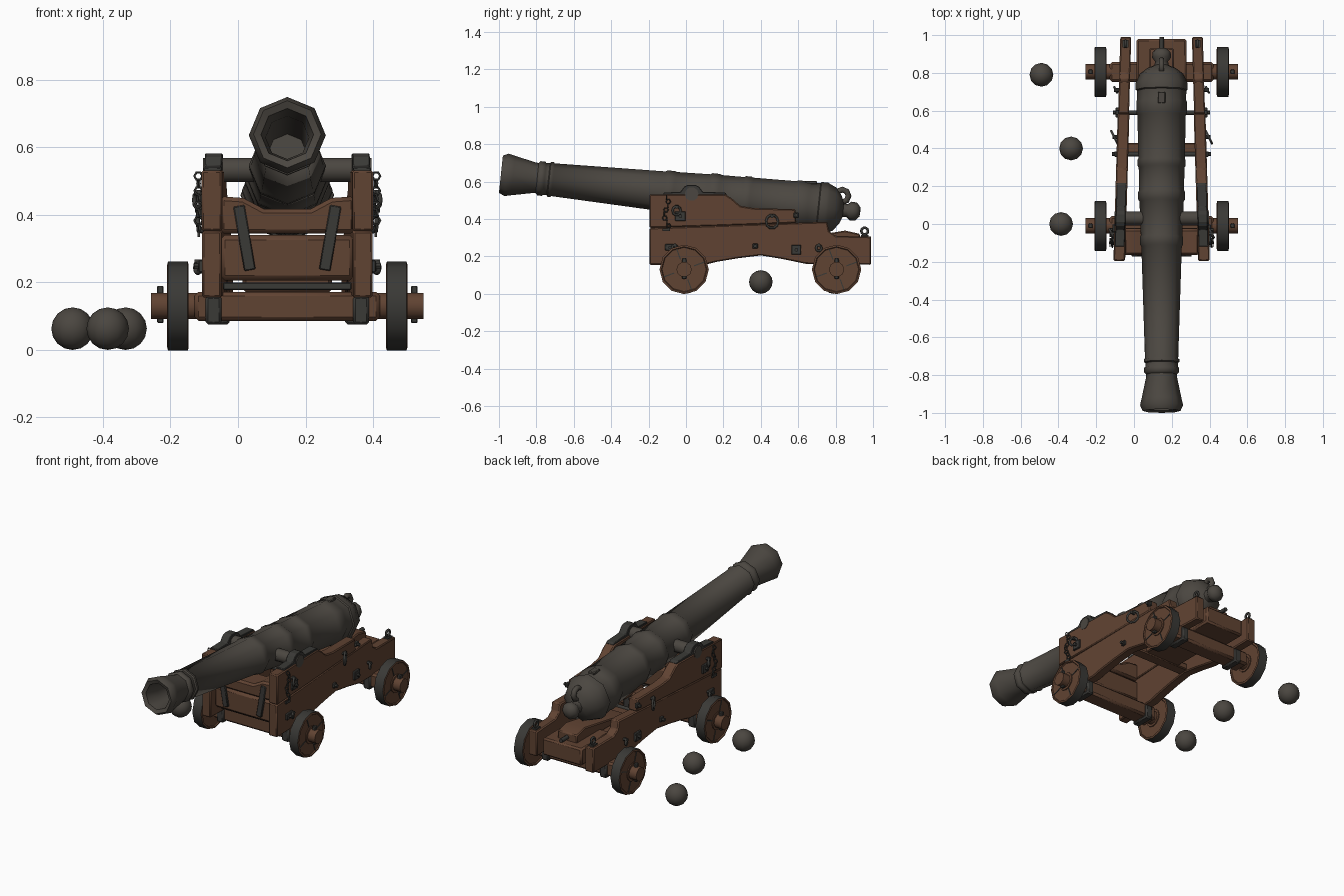
import bpy, bmesh, math
from mathutils import Matrix, Vector

if "Cube" in bpy.data.objects:
    bpy.data.objects.remove(bpy.data.objects["Cube"])

CX = 0.146  # the gun stands right of the origin, the shot lies on its left


def material(name, rgb):
    m = bpy.data.materials.new(name)
    m.diffuse_color = (*rgb, 1)
    m.use_nodes = True
    m.node_tree.nodes["Principled BSDF"].inputs["Base Color"].default_value = m.diffuse_color
    return m


GUNMETAL = material("gunmetal", (0.070, 0.062, 0.052))
WOOD = material("brown_wood", (0.118, 0.056, 0.032))
IRON = material("dark_iron", (0.042, 0.041, 0.037))


def finish(name, bm, mat, angle=35, bevel=0, cx=CX):
    bmesh.ops.recalc_face_normals(bm, faces=bm.faces[:])
    me = bpy.data.meshes.new(name)
    bm.to_mesh(me)
    bm.free()
    me.materials.append(mat)
    me.shade_smooth()
    me.set_sharp_from_angle(angle=math.radians(angle))
    ob = bpy.data.objects.new(name, me)
    ob.location.x = cx
    bpy.context.collection.objects.link(ob)
    if bevel:
        b = ob.modifiers.new("bevel", 'BEVEL')
        b.width, b.segments = bevel, 1
    return ob


def lathe_bm(profile, n, matrix=Matrix(), closed=False):
    """Revolve (radius, along) points round the local Z axis."""
    bm = bmesh.new()
    rings = []
    for r, a in profile:
        if r < 1e-6:
            rings.append([bm.verts.new((0, 0, a))] * n)
        else:
            rings.append([bm.verts.new((r * math.cos(2 * math.pi * i / n),
                                        r * math.sin(2 * math.pi * i / n), a)) for i in range(n)])
    if closed:
        rings.append(rings[0])
    for p, q in zip(rings, rings[1:]):
        for i in range(n):
            j = (i + 1) % n
            bm.faces.new(list(dict.fromkeys((p[i], p[j], q[j], q[i]))))
    bm.transform(matrix)
    return bm


def frame(pos, axis):
    return Matrix.Translation(pos) @ Vector(axis).to_track_quat('Z', 'Y').to_matrix().to_4x4()


def rod(name, pos, axis, r, length, mat, n=10):
    h = length / 2
    return finish(name, lathe_bm([(0, -h), (r, -h), (r, h), (0, h)], n, frame(pos, axis)), mat, 50)


def ring(name, pos, axis, r, t, mat=IRON, n=10):
    prof = [(r + t * math.cos(k * math.pi / 3), t * math.sin(k * math.pi / 3)) for k in range(6)]
    return finish(name, lathe_bm(prof, n, frame(pos, axis), True), mat, 70)


def box(name, lo, hi, mat, bevel=0.006, rot=None):
    bm = bmesh.new()
    bmesh.ops.create_cube(bm, size=1)
    size = Vector(hi) - Vector(lo)
    m = Matrix.Translation((Vector(lo) + Vector(hi)) / 2)
    bm.transform(m @ (rot or Matrix()) @ Matrix.Diagonal((*size, 1)))
    return finish(name, bm, mat, 30, bevel)


def off(y):
    """Distance of a cheek's middle from the centre line: they close in to the rear."""
    return 0.224 - 0.029 * (y + 0.2)


def prism(name, outline, x_of, mat, bevel=0.006):
    """Extrude a side (y, z) outline between the two x values x_of(y)."""
    bm = bmesh.new()
    a = [bm.verts.new((x_of(y)[0], y, z)) for y, z in outline]
    b = [bm.verts.new((x_of(y)[1], y, z)) for y, z in outline]
    bm.faces.new(a)
    bm.faces.new(b[::-1])
    for i in range(len(a)):
        j = (i + 1) % len(a)
        bm.faces.new((a[i], b[i], b[j], a[j]))
    return finish(name, bm, mat, 25, bevel)


# Barrel: eight-sided, muzzle raised, with reinforcing bands and a hollow bore
TILT = Matrix.Translation((0, 0, 0.535)) @ Matrix.Rotation(-0.1046, 4, 'X') @ frame((0, 0, 0), (0, 1, 0))
barrel = [(0, -0.45), (0.058, -0.45), (0.064, -0.90), (0.078, -0.985), (0.100, -0.995), (0.114, -0.965),
          (0.106, -0.93), (0.083, -0.82), (0.081, -0.80), (0.092, -0.79), (0.092, -0.765), (0.086, -0.76),
          (0.086, -0.74), (0.094, -0.735), (0.094, -0.72), (0.088, -0.715), (0.107, -0.12), (0.114, -0.11),
          (0.114, -0.07), (0.110, -0.06), (0.117, 0.12), (0.124, 0.13), (0.124, 0.17), (0.119, 0.18),
          (0.121, 0.30), (0.127, 0.31), (0.127, 0.34), (0.123, 0.35), (0.128, 0.58), (0.134, 0.59),
          (0.134, 0.65), (0.130, 0.66), (0.131, 0.71), (0.138, 0.715), (0.138, 0.75), (0.130, 0.765),
          (0.115, 0.80), (0.075, 0.83), (0.038, 0.845), (0.034, 0.865), (0.050, 0.885), (0.048, 0.915),
          (0.025, 0.935), (0, 0.937)]
finish("barrel", lathe_bm(barrel, 8, TILT), GUNMETAL, 50)
ring("breech_loop", (0, 0.835, 0.523), (1, 0, 0), 0.034, 0.016, GUNMETAL, 8)
rod("trunnions", (0, 0.03, 0.533), (1, 0, 0), 0.037, 0.50, GUNMETAL, 10)
box("vent_pad", (-0.02, 0.64, 0.585), (0.02, 0.70, 0.603), GUNMETAL, 0.004)

# Cheek outlines seen from the side
LOWER = [(-0.195, 0.155), (0.10, 0.155), (0.16, 0.17), (0.28, 0.19), (0.40, 0.205), (0.52, 0.185),
         (0.64, 0.16), (0.99, 0.155), (0.99, 0.305), (0.80, 0.31), (0.765, 0.335), (0.755, 0.385), (-0.195, 0.352)]
UPPER = [(-0.195, 0.352), (0.59, 0.378), (0.585, 0.452), (0.36, 0.458), (0.29, 0.470), (0.245, 0.51),
         (0.21, 0.532), (-0.195, 0.532)]

for s, side in ((-1, "left"), (1, "right")):
    # Cheeks
    prism(f"lower_cheek_{side}", LOWER, lambda y: (s * (off(y) - 0.029), s * (off(y) + 0.029)), WOOD)
    prism(f"upper_cheek_{side}", UPPER, lambda y: (s * (off(y) - 0.031), s * (off(y) + 0.031)), WOOD)

    # Iron cap over the trunnion
    cap = [(-0.12, 0.528), (0.22, 0.528), (0.21, 0.541), (0.09, 0.545), (0.07, 0.572), (0.05, 0.582),
           (0.01, 0.582), (-0.01, 0.572), (-0.03, 0.545), (-0.12, 0.541)]
    prism(f"trunnion_cap_{side}", cap, lambda y: (s * (off(y) - 0.026), s * (off(y) + 0.026)), IRON, 0.003)

    # Rings, plates and bolts on the outer face
    for y, z, r in ((0.46, 0.392, 0.036), (-0.05, 0.45, 0.024), (-0.06, 0.25, 0.016), (0.71, 0.25, 0.016)):
        x = s * (off(y) + 0.045)
        ring(f"side_ring_{side}", (x, y, z - 0.006), (1, 0.5, 0), r, 0.007)
        rod(f"ring_bolt_{side}", (x - s * 0.008, y, z + r * 0.6), (1, 0, 0), 0.010, 0.035, IRON, 6)
    for y, z, w, h in ((0.59, 0.235, 0.026, 0.026), (-0.085, 0.248, 0.026, 0.018), (-0.03, 0.415, 0.028, 0.026),
                       (0.37, 0.255, 0.014, 0.014), (0.59, 0.42, 0.014, 0.014)):
        x = s * (off(y) + 0.033)
        box(f"bolt_plate_{side}", (x - 0.009, y - w, z - h), (x + 0.009, y + w, z + h), IRON, 0.003)
        rod(f"bolt_head_{side}", (x + s * 0.012, y, z), (1, 0, 0), 0.010, 0.02, IRON, 6)

    # Hanging chain with a locking key
    for k in range(8):
        y = -0.105 + 0.012 * math.sin(k * 1.1)
        ring(f"chain_link_{side}", (s * (off(y) + 0.042), y, 0.515 - 0.022 * k),
             (1, 0.3, 0) if k % 2 else (0, 1, 0), 0.012, 0.0035, IRON, 6)
    box(f"chain_key_{side}", (s * 0.262 - 0.004, -0.125, 0.335), (s * 0.262 + 0.004, -0.085, 0.35), IRON, 0)

    # Upright eye at the rear
    ring(f"rear_eye_{side}", (s * off(0.95), 0.955, 0.335), (1, 0, 0), 0.018, 0.007)
    box(f"rear_eye_base_{side}", (s * off(0.95) - 0.015, 0.935, 0.30), (s * off(0.95) + 0.015, 0.975, 0.315), IRON, 0)

    # Slanted strap on the front boards
    box(f"front_strap_{side}", (s * 0.127 - 0.017, -0.172, 0.235), (s * 0.127 + 0.017, -0.156, 0.428), IRON, 0.003,
        Matrix.Rotation(s * 0.17, 4, 'Y'))

    # Wheels, linchpins and axle clamps
    for y, end in ((-0.01, "front"), (0.805, "rear")):
        prof = [(0, -0.032), (0.054, -0.032), (0.054, -0.026), (0.118, -0.026), (0.122, -0.032), (0.132, -0.029),
                (0.132, 0.029), (0.122, 0.032), (0.118, 0.026), (0.054, 0.026), (0.054, 0.032), (0, 0.032)]
        wheel = finish(f"{end}_wheel_{side}", lathe_bm(prof, 12, frame((s * 0.324, y, 0.130), (1, 0, 0))), WOOD, 40)
        wheel.data.materials.append(IRON)
        for p in wheel.data.polygons:  # iron tyre on the outward faces
            p.material_index = int(abs(p.normal.x) < 0.3 and math.hypot(p.center.y - y, p.center.z - 0.13) > 0.12)
        for k in range(4):  # dark joints between the wheel planks
            turn = Matrix.Rotation(math.pi / 2 * k + 0.35, 4, 'X')
            c = Vector((s * 0.350, y, 0.130)) + turn @ Vector((0, 0, 0.086))
            d = Vector((0.003, 0.003, 0.030))
            box(f"wheel_joint_{side}", c - d, c + d, IRON, 0, turn)
        box(f"{end}_linchpin_{side}", (s * 0.376 - 0.010, y - 0.012, 0.080), (s * 0.376 + 0.010, y + 0.012, 0.190),
            IRON, 0.003)
        x = s * off(y)
        box(f"{end}_axle_clamp_{side}", (x - 0.024, y - 0.062, 0.075), (x + 0.024, y + 0.062, 0.16), IRON, 0.008)

# Axles: square beams with round ends
for y, end in ((-0.01, "front"), (0.805, "rear")):
    box(f"{end}_axle_beam", (-0.275, y - 0.052, 0.086), (0.275, y + 0.052, 0.172), WOOD, 0.012)
    rod(f"{end}_axle", (0, y, 0.130), (1, 0, 0), 0.041, 0.808, WOOD, 10)

# Front cross boards, the upper one scooped under the barrel
box("front_lower_board", (-0.20, -0.155, 0.205), (0.20, -0.02, 0.34), WOOD, 0.015)
bm = bmesh.new()
scoop = [(-0.20, 0.345), (0.20, 0.345), (0.20, 0.455), (0.13, 0.45), (0.07, 0.418), (-0.07, 0.418),
         (-0.13, 0.45), (-0.20, 0.455)]
face = bm.faces.new([bm.verts.new((x, -0.165, z)) for x, z in scoop])
moved = bmesh.ops.extrude_face_region(bm, geom=[face])["geom"]
bmesh.ops.translate(bm, vec=(0, 0.14, 0), verts=[v for v in moved if isinstance(v, bmesh.types.BMVert)])
finish("front_upper_board", bm, WOOD, 30, 0.012)
box("front_iron_bar", (-0.19, -0.10, 0.178), (0.19, -0.06, 0.200), IRON, 0.003)

# Bed, wedge and cross bolts under the breech
box("bed_plank", (-0.12, 0.36, 0.215), (0.12, 0.95, 0.255), WOOD)
box("rear_bed_block", (-0.132, 0.70, 0.17), (0.132, 0.98, 0.275), WOOD, 0.01)
prism("elevating_wedge", [(0.45, 0.255), (0.93, 0.255), (0.93, 0.32), (0.85, 0.338), (0.45, 0.27)],
      lambda y: (-0.065, 0.065), WOOD)
rod("wedge_handle", (0, 0.955, 0.295), (0, 1, 0), 0.012, 0.07, IRON, 8)
for y, z in ((0.59, 0.235), (0.37, 0.255), (-0.085, 0.36)):
    rod("cross_bolt", (0, y, z), (1, 0, 0), 0.012, 0.42, IRON, 8)
box("middle_cross_beam", (-0.20, 0.36, 0.21), (0.20, 0.43, 0.25), WOOD)

# Shot lying beside the gun
for x, y in ((-0.490, 0.79), (-0.333, 0.40), (-0.386, 0.0)):
    bm = bmesh.new()
    bmesh.ops.create_uvsphere(bm, u_segments=12, v_segments=8, radius=0.063,
                              matrix=Matrix.Translation((x, y, 0.063)))
    finish("shot_ball", bm, GUNMETAL, 60, cx=0)
